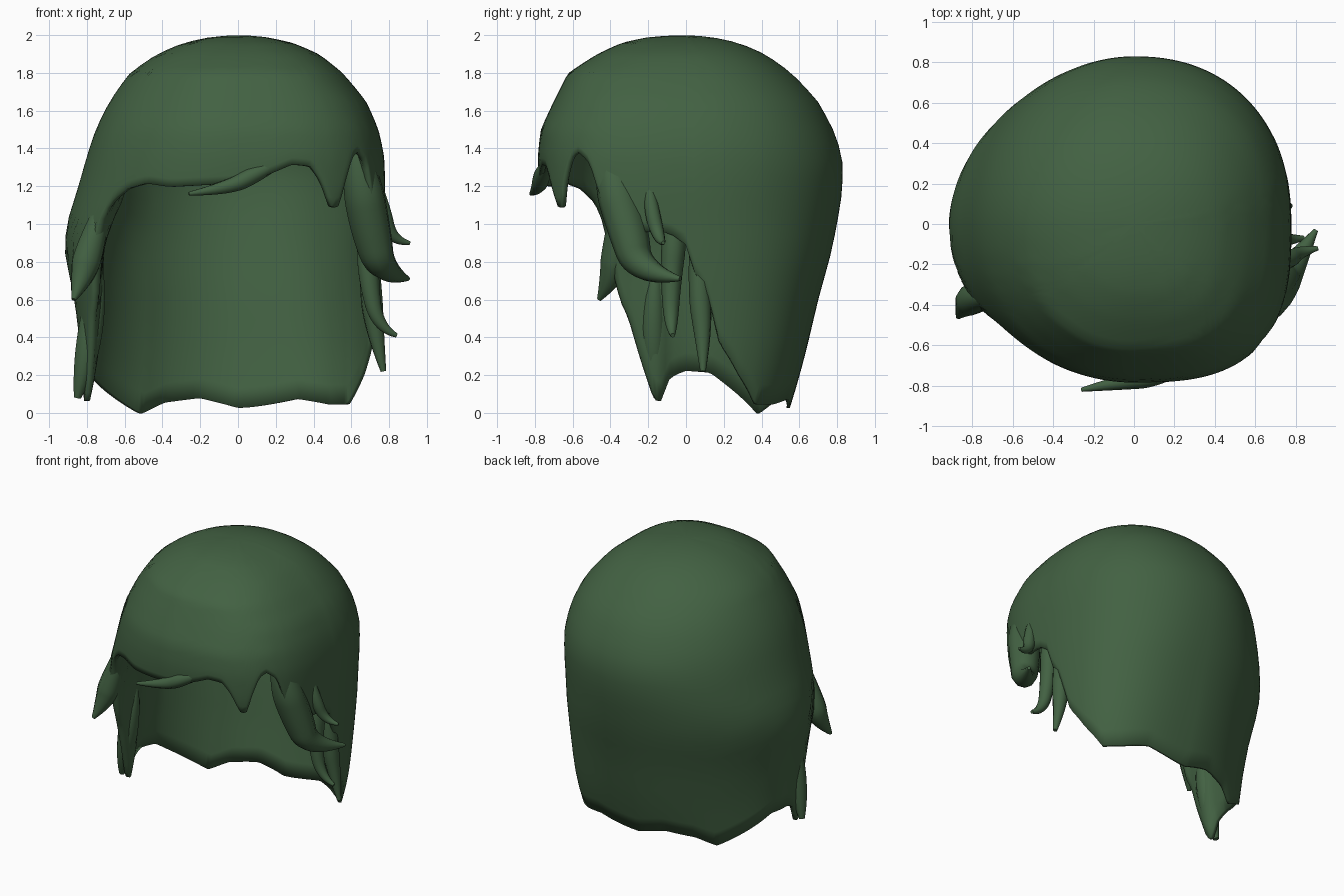
import bpy, bmesh, math

if "Cube" in bpy.data.objects:
    bpy.data.objects.remove(bpy.data.objects["Cube"])

mat = bpy.data.materials.new("hair_green")
mat.diffuse_color = (0.055, 0.12, 0.055, 1)
mat.use_nodes = True
mat.node_tree.nodes["Principled BSDF"].inputs["Base Color"].default_value = mat.diffuse_color

# half widths of the shell per height: z, left, right, front, back
LEVELS = [(0, .83, .67, .60, .545), (.3, .83, .72, .64, .63), (.6, .865, .75, .68, .70),
          (.85, .92, .765, .72, .77), (1.0, .91, .77, .75, .80), (1.18, .85, .78, .78, .83),
          (1.36, .80, .775, .785, .83), (1.5, .755, .745, .77, .78), (1.65, .68, .68, .70, .70),
          (1.8, .575, .555, .625, .56), (1.9, .43, .43, .47, .42), (1.96, .29, .29, .34, .28),
          (1.99, .15, .15, .20, .14), (2.003, 0, 0, 0, 0)]
# lower edge: angle (0 right, 90 back, 180 left, 270 front), height
HEM = [(0, .9), (2, .72), (6, .62), (10, .36), (20, .19), (34, .03), (50, .03), (70, .06),
       (90, .01), (107, .065), (122, .04), (132, -.02), (150, .10), (165, .2), (180, .21),
       (186, .17), (190, .04), (193, .05), (197, .2), (201, .34), (205, .5), (209, .58),
       (212, .74), (215, 1.0), (219, 1.11), (226, 1.18), (235, 1.21), (245, 1.19), (270, 1.21),
       (278, 1.27), (284, 1.31), (292, 1.3), (297, 1.22), (302, 1.08), (306, 1.08),
       (310, 1.22), (315, 1.35), (320, 1.38), (327, 1.32), (333, 1.1), (342, .95),
       (357, .95), (360, .9)]


def interp(table, v):
    for a, b in zip(table, table[1:]):
        if v <= b[0]:
            f = (v - a[0]) / (b[0] - a[0])
            return [p + (q - p) * f for p, q in zip(a[1:], b[1:])]
    return list(table[-1][1:])


def shell_point(deg, z):
    left, right, front, back = interp(LEVELS, z)
    c, s = math.cos(math.radians(deg)), math.sin(math.radians(deg))
    h = min(1, max(0, (z - .2) / .9))          # 0 at the tips, 1 on the crown
    if s > 0:
        p = .7 + .2 * h if c > 0 else 1.13 - .1 * h
    else:
        p = .7 if c > 0 else .85 + .13 * h
    x = right * c ** p if c > 0 else -left * (-c) ** p
    y = back * s ** p if s > 0 else -front * (-s) ** p
    return x, y, z


def finish(ob):
    ob.data.materials.append(mat)
    for poly in ob.data.polygons:
        poly.use_smooth = True


# hair cap: outer and inner walls joined along the lower edge
COLS, ROWS = 180, 26
bm = bmesh.new()
walls = []
for inner in (False, True):
    grid = []
    for j in range(ROWS):
        t = j / ROWS
        row = []
        for i in range(COLS):
            deg = i * 360 / COLS
            hem = interp(HEM, deg)[0]
            z = hem + (2 - hem) * math.sin(t * math.pi / 2)
            x, y, z = shell_point(deg, z)
            if inner:
                g = min(1, t * 4)
                x *= 1 - (.04 + (.16 if x < 0 and z < 1.2 else .11) * g)
                y *= 1 - (.04 + .07 * g)
                if z > 1:
                    z = 1 + (z - 1) * (1 - .1 * min(1, t * 2))
            row.append(bm.verts.new((x, y, z)))
        grid.append(row)
    pole = bm.verts.new((0, 0, 1.9 if inner else 2))
    for i in range(COLS):
        n = (i + 1) % COLS
        for j in range(ROWS - 1):
            bm.faces.new((grid[j][i], grid[j][n], grid[j + 1][n], grid[j + 1][i]))
        bm.faces.new((grid[-1][i], grid[-1][n], pole))
    walls.append(grid)
for i in range(COLS):
    n = (i + 1) % COLS
    bm.faces.new((walls[0][0][n], walls[0][0][i], walls[1][0][i], walls[1][0][n]))
bmesh.ops.recalc_face_normals(bm, faces=bm.faces)
me = bpy.data.meshes.new("hair_cap")
bm.to_mesh(me)
bm.free()
cap = bpy.data.objects.new("hair_cap", me)
bpy.context.collection.objects.link(cap)
finish(cap)
smooth = cap.modifiers.new("soften", "SMOOTH")
smooth.factor, smooth.iterations = .5, 2


# loose strands: tapered tubes through x, y, z, radius points
def strand(name, pts):
    cu = bpy.data.curves.new(name, "CURVE")
    cu.dimensions = "3D"
    cu.bevel_depth, cu.bevel_resolution = 1, 3
    cu.use_fill_caps = True
    sp = cu.splines.new("NURBS")
    sp.points.add(len(pts) - 1)
    for p, (x, y, z, r) in zip(sp.points, pts):
        p.co, p.radius = (x, y, z, 1), r
    sp.order_u, sp.use_endpoint_u, sp.resolution_u = 3, True, 8
    tmp = bpy.data.objects.new(name + "_path", cu)
    bpy.context.collection.objects.link(tmp)
    dg = bpy.context.evaluated_depsgraph_get()
    mesh = bpy.data.meshes.new_from_object(tmp.evaluated_get(dg))
    bpy.data.objects.remove(tmp)
    ob = bpy.data.objects.new(name, mesh)
    bpy.context.collection.objects.link(ob)
    finish(ob)


strand("right_front_lock", [(.60, -.42, 1.5, .03), (.65, -.39, 1.25, .11), (.70, -.31, .98, .11),
                            (.76, -.25, .74, .08), (.90, -.03, .71, .012)])
strand("right_thin_strand", [(.72, -.2, 1.28, .015), (.76, -.19, 1.1, .045),
                             (.81, -.14, .91, .035), (.91, -.12, .9, .01)])
strand("right_middle_strand", [(.68, -.06, 1.25, .03), (.69, -.06, .95, .07),
                               (.69, -.08, .7, .055), (.74, -.08, .45, .035), (.84, -.07, .41, .012)])
strand("right_low_strand", [(.69, .06, .98, .04), (.70, .07, .65, .065),
                            (.73, .09, .4, .045), (.77, .09, .22, .015)])
strand("fringe_strand", [(.25, -.72, 1.34, .02), (.1, -.76, 1.27, .05),
                         (-.05, -.78, 1.19, .04), (-.26, -.82, 1.16, .01)])
strand("left_front_spike", [(-.70, -.36, 1.15, .03), (-.79, -.36, .85, .09),
                            (-.83, -.40, .7, .06), (-.87, -.46, .6, .012)])
strand("left_low_lock", [(-.74, -.16, .75, .03), (-.78, -.19, .38, .11), (-.85, -.15, .08, .02)])
